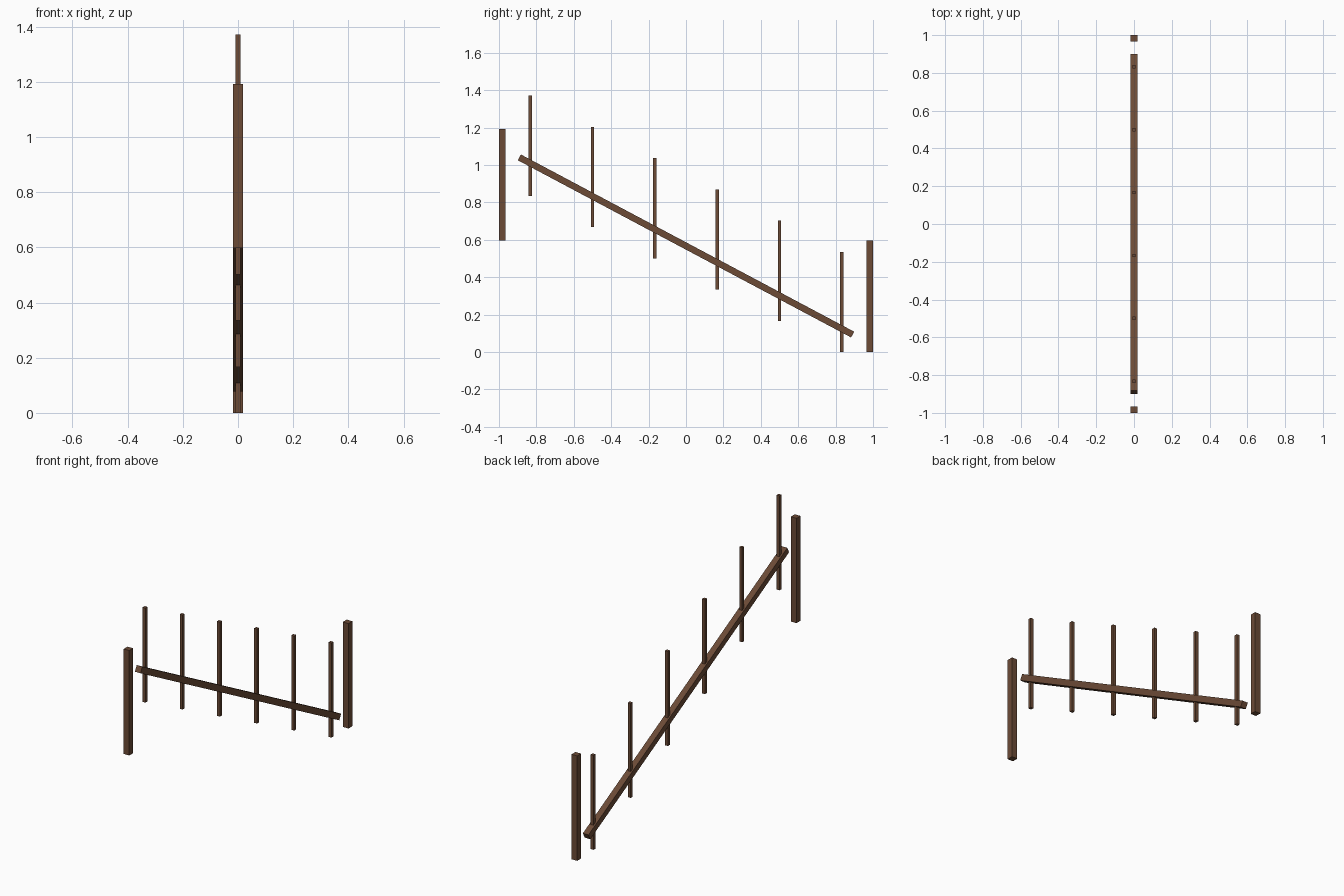
import bpy
import math

if "Cube" in bpy.data.objects:
    bpy.data.objects.remove(bpy.data.objects["Cube"])

wood = bpy.data.materials.new("brown_wood")
wood.diffuse_color = (0.15, 0.07, 0.037, 1)
wood.use_nodes = True
wood.node_tree.nodes["Principled BSDF"].inputs["Base Color"].default_value = wood.diffuse_color


def box(name, centre, size, tilt=0.0):
    """Box with real dimensions, tilted about the x axis."""
    bpy.ops.mesh.primitive_cube_add(size=1, location=centre, rotation=(tilt, 0, 0))
    ob = bpy.context.object
    ob.name = name
    ob.scale = size
    ob.data.materials.append(wood)
    return ob


POST, BAR = 0.035, 0.018

# End posts: the front one stands at the top of the stair
box("upper_post", (0, -1 + POST / 2, 0.895), (POST, POST, 0.595))
box("lower_post", (0, 1 - POST / 2, 0.2975), (POST, POST, 0.595))

# Sloping rail
box("rail", (0, 0, 0.567), (POST, 2.018, POST), math.radians(-28))

# Balusters step down towards the back
for i in range(6):
    y = -5 / 6 + i / 3
    bottom = (5 - i) * 0.167
    box(f"baluster_{i + 1}", (0, y, bottom + 0.268), (BAR, BAR, 0.536))
